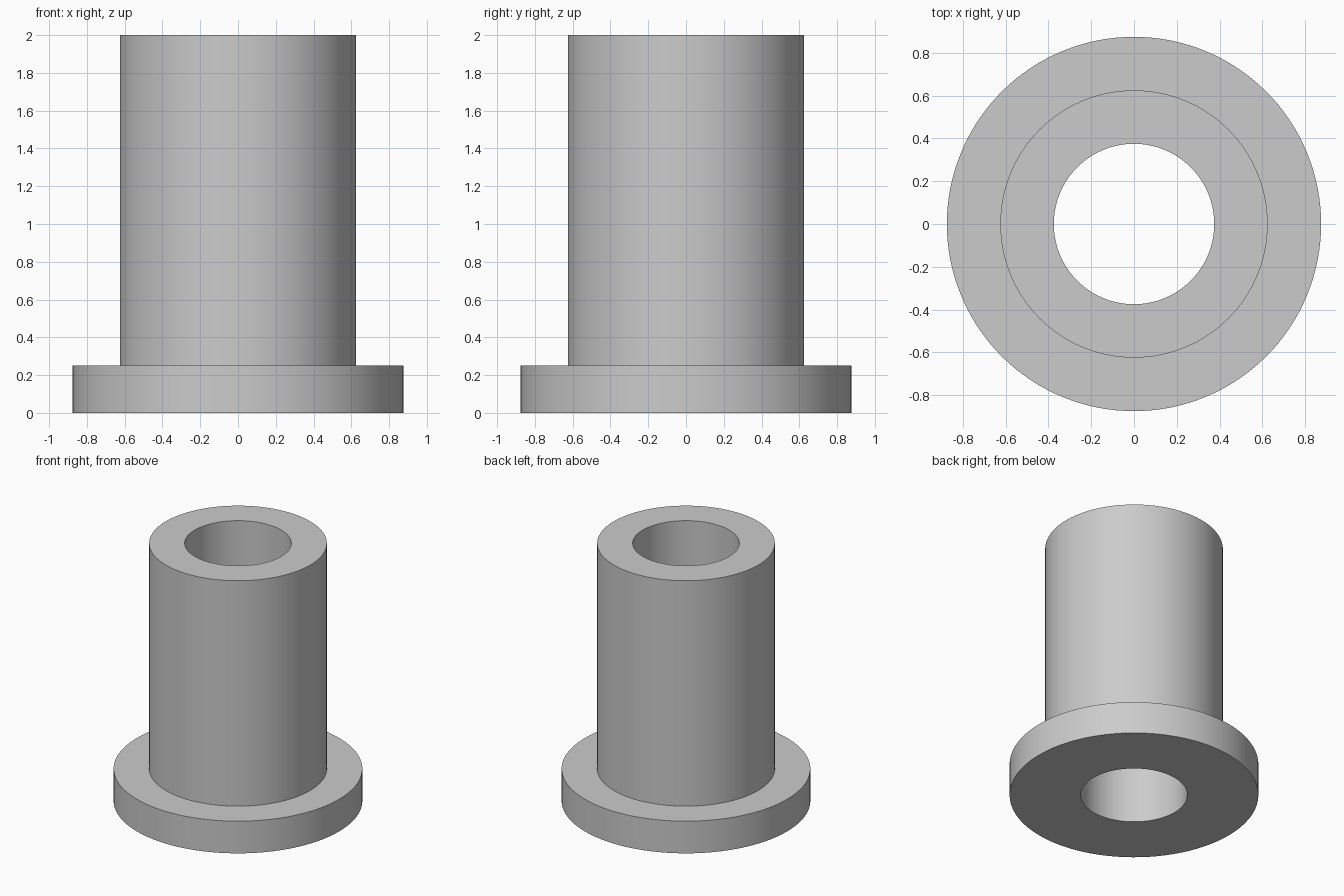
import bpy
import bmesh
import math

cube = bpy.data.objects.get("Cube")
if cube:
    bpy.data.objects.remove(cube, do_unlink=True)

# Dimensions
BORE_RADIUS = 0.375
SLEEVE_RADIUS = 0.625
FLANGE_RADIUS = 0.875
FLANGE_HEIGHT = 0.25
HEIGHT = 2.0
SEGMENTS = 128

# Plain grey metal
grey = bpy.data.materials.new("plain_grey")
grey.use_nodes = True
colour = (0.6, 0.6, 0.6, 1.0)
grey.diffuse_color = colour
grey.node_tree.nodes["Principled BSDF"].inputs["Base Color"].default_value = colour


def lathe(name, profile, material):
    """Revolve a closed (radius, z) profile around the z axis."""
    bm = bmesh.new()
    verts = [bm.verts.new((r, 0, z)) for r, z in profile]
    edges = [bm.edges.new((v, verts[(i + 1) % len(verts)])) for i, v in enumerate(verts)]
    bmesh.ops.spin(bm, geom=verts + edges, cent=(0, 0, 0), axis=(0, 0, 1),
                   angle=math.tau, steps=SEGMENTS, use_merge=True)
    bmesh.ops.remove_doubles(bm, verts=bm.verts, dist=0.0001)
    bmesh.ops.recalc_face_normals(bm, faces=bm.faces)
    mesh = bpy.data.meshes.new(name)
    bm.to_mesh(mesh)
    bm.free()
    mesh.materials.append(material)
    obj = bpy.data.objects.new(name, mesh)
    bpy.context.collection.objects.link(obj)
    return obj


# Flanged sleeve with a through bore
bushing = lathe("flanged_bushing", [
    (BORE_RADIUS, 0),
    (FLANGE_RADIUS, 0),
    (FLANGE_RADIUS, FLANGE_HEIGHT),
    (SLEEVE_RADIUS, FLANGE_HEIGHT),
    (SLEEVE_RADIUS, HEIGHT),
    (BORE_RADIUS, HEIGHT),
], grey)

# Smooth walls, crisp rims
bpy.ops.object.select_all(action="DESELECT")
bushing.select_set(True)
bpy.context.view_layer.objects.active = bushing
bpy.ops.object.shade_smooth_by_angle(angle=math.radians(30))
